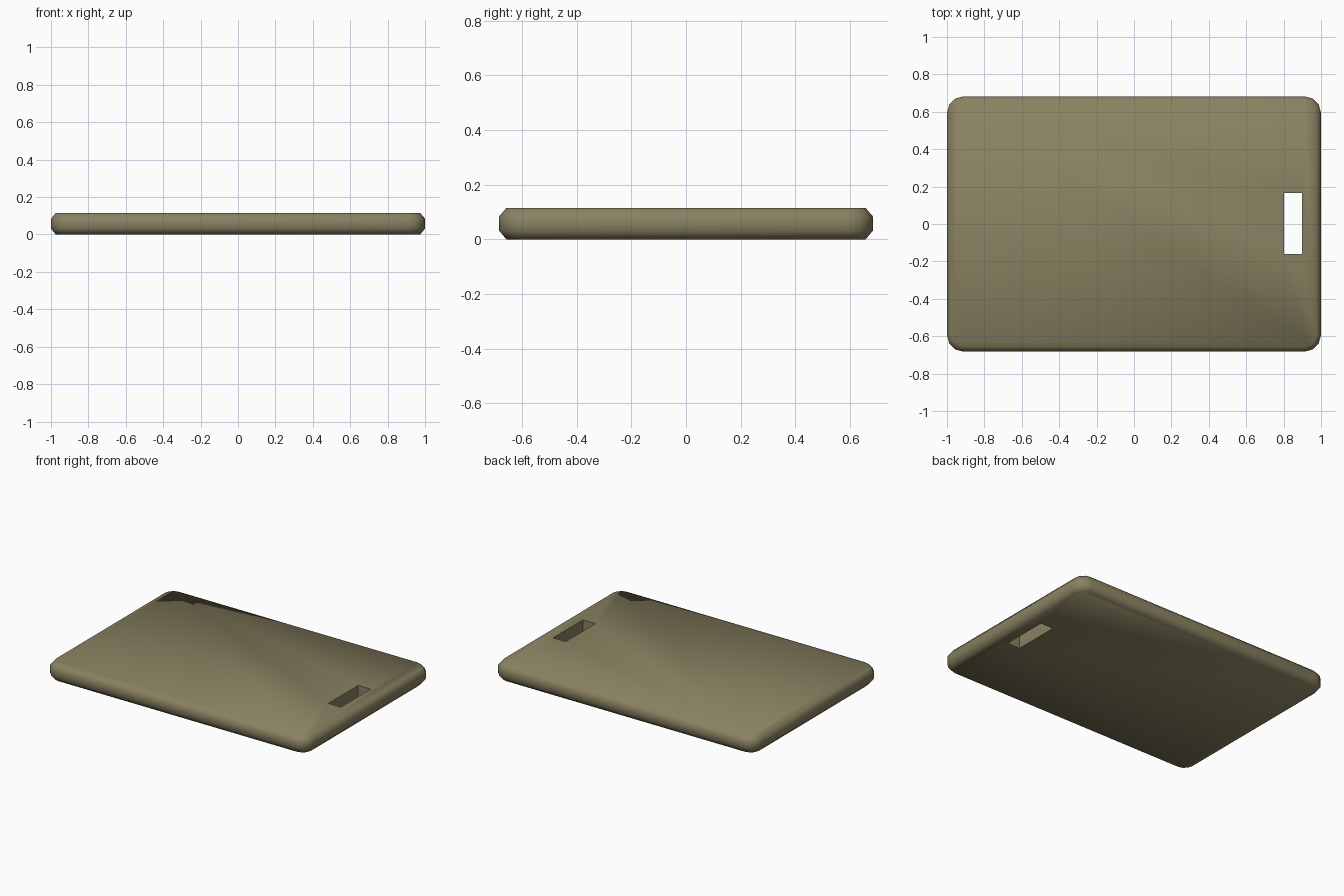
import bpy, bmesh, math

if "Cube" in bpy.data.objects:
    bpy.data.objects.remove(bpy.data.objects["Cube"])

HX, HY, H = 1.0, 0.683, 0.115
RADIUS, SEGS = 0.09, 3
INSET, DROP = 0.026, 0.031


def outline(inset):
    """Rounded rectangle, moved inwards by inset."""
    r = RADIUS - inset
    pts = []
    for i, (sx, sy) in enumerate([(1, 1), (-1, 1), (-1, -1), (1, -1)]):
        for k in range(SEGS + 1):
            a = math.radians(90 * (i + k / SEGS))
            pts.append((sx * (HX - RADIUS) + r * math.cos(a),
                        sy * (HY - RADIUS) + r * math.sin(a)))
    return pts


# Board: stacked outlines with chamfered rims
bm = bmesh.new()
rings = [[bm.verts.new((x, y, z)) for x, y in outline(d)]
         for d, z in [(INSET, 0), (0, DROP), (0, H - DROP), (INSET, H)]]
n = len(rings[0])
for lo, hi in zip(rings, rings[1:]):
    for i in range(n):
        j = (i + 1) % n
        bm.faces.new((lo[i], lo[j], hi[j], hi[i]))
bm.faces.new(rings[0][::-1])
bm.faces.new(rings[-1])
mesh = bpy.data.meshes.new("cutting_board")
bm.to_mesh(mesh)
bm.free()
board = bpy.data.objects.new("cutting_board", mesh)
bpy.context.collection.objects.link(board)

# Handle slot cut through the board
bpy.ops.mesh.primitive_cube_add(size=1, location=(0.85, 0.003, H / 2))
cutter = bpy.context.object
cutter.name = "slot_cutter"
cutter.scale = (0.096, 0.325, 0.4)
cutter.hide_render = True

bpy.context.view_layer.objects.active = board
cut = board.modifiers.new("slot", 'BOOLEAN')
cut.operation = 'DIFFERENCE'
cut.solver = 'EXACT'
cut.object = cutter
bpy.ops.object.modifier_apply(modifier=cut.name)
bpy.data.objects.remove(cutter, do_unlink=True)

# Soft rims, sharp slot
bpy.ops.object.select_all(action='DESELECT')
board.select_set(True)
bpy.ops.object.shade_smooth_by_angle(angle=math.radians(65))

# Olive brown finish
mat = bpy.data.materials.new("olive_brown")
mat.diffuse_color = (0.25, 0.22, 0.12, 1)
mat.use_nodes = True
mat.node_tree.nodes["Principled BSDF"].inputs["Base Color"].default_value = mat.diffuse_color
board.data.materials.append(mat)
